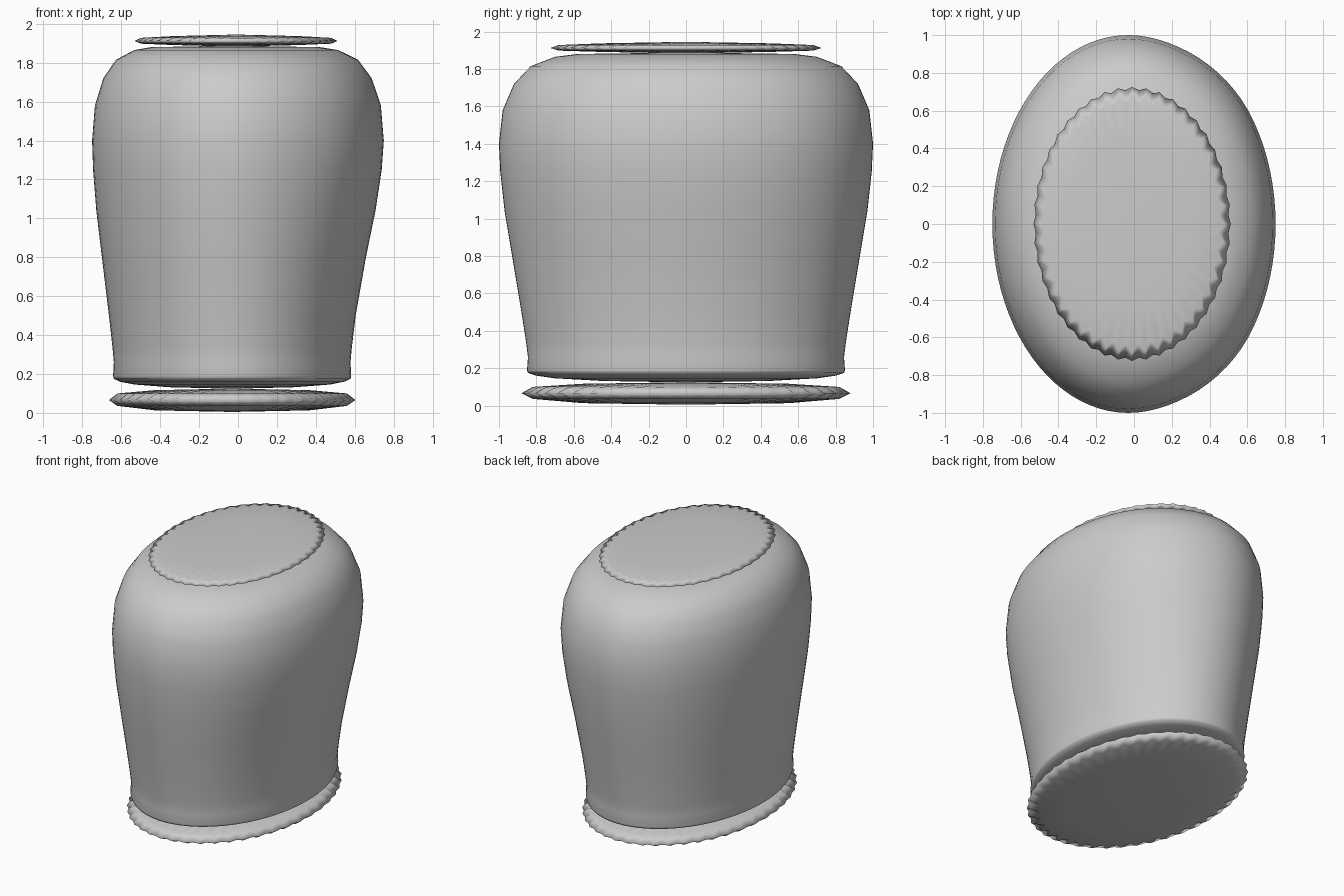
import bpy, bmesh, math

cube = bpy.data.objects.get("Cube")
if cube:
    bpy.data.objects.remove(cube)

# One plain material
clay = bpy.data.materials.new("light_grey")
clay.use_nodes = True
clay.diffuse_color = (0.6, 0.6, 0.6, 1)
clay.node_tree.nodes["Principled BSDF"].inputs["Base Color"].default_value = (0.6, 0.6, 0.6, 1)

SEGMENTS = 88
ASPECT = 0.72      # oval width compared with depth
CENTRE = -0.03


def smoothstep(a, b, t):
    t = min(max((t - a) / (b - a), 0), 1)
    return t * t * (3 - 2 * t)


def oval_lathe(name, profile, centre, swell=False):
    """Spin (radius, z, pleat) points from bottom to top; alternate spokes are pulled in by pleat."""
    bm = bmesh.new()
    rings = []
    for r, z, pleat in profile:
        ring = []
        for i in range(SEGMENTS):
            a = math.tau * i / SEGMENTS
            rad = r - (pleat if i % 2 else 0)
            x = centre + ASPECT * rad * math.cos(a)
            if swell:
                x += 0.06 * smoothstep(0.4, 1.45, z) * smoothstep(0.1, 0.85, math.cos(a)) * min(r, 1)
            ring.append(bm.verts.new((x, rad * math.sin(a), z)))
        rings.append(ring)
    for low, high in zip(rings, rings[1:]):
        for i in range(SEGMENTS):
            j = (i + 1) % SEGMENTS
            bm.faces.new((low[i], low[j], high[j], high[i]))
    # Shallow fan caps
    for ring, rise, flip in ((rings[0], -0.008, True), (rings[-1], 0.008, False)):
        tip = bm.verts.new((centre, 0, ring[0].co.z + rise))
        for i in range(SEGMENTS):
            j = (i + 1) % SEGMENTS
            bm.faces.new((ring[j], ring[i], tip) if flip else (ring[i], ring[j], tip))
    mesh = bpy.data.meshes.new(name)
    bm.to_mesh(mesh)
    bm.free()
    mesh.materials.append(clay)
    for face in mesh.polygons:
        face.use_smooth = True
    obj = bpy.data.objects.new(name, mesh)
    bpy.context.collection.objects.link(obj)
    return obj


# Swelling oval body
oval_lathe("body", [
    (0.45, 0.132, 0), (0.70, 0.146, 0), (0.80, 0.16, 0), (0.845, 0.175, 0),
    (0.85, 0.19, 0), (0.845, 0.26, 0), (0.855, 0.34, 0), (0.88, 0.5, 0),
    (0.93, 0.8, 0), (0.97, 1.04, 0), (0.993, 1.25, 0), (1.0, 1.4, 0),
    (0.98, 1.58, 0), (0.92, 1.72, 0), (0.83, 1.815, 0),
    (0.70, 1.865, 0), (0.58, 1.88, 0)], CENTRE, swell=True)

# Pleated foot disc
oval_lathe("foot_disc", [
    (0.55, 0.013, 0), (0.82, 0.036, 0.05), (0.88, 0.066, 0.015),
    (0.82, 0.1, 0.05), (0.55, 0.117, 0)], CENTRE)

# Pleated lid disc
oval_lathe("lid_disc", [
    (0.45, 1.891, 0), (0.68, 1.898, 0.045), (0.725, 1.912, 0.015),
    (0.68, 1.928, 0.045), (0.45, 1.937, 0)], -0.01)
